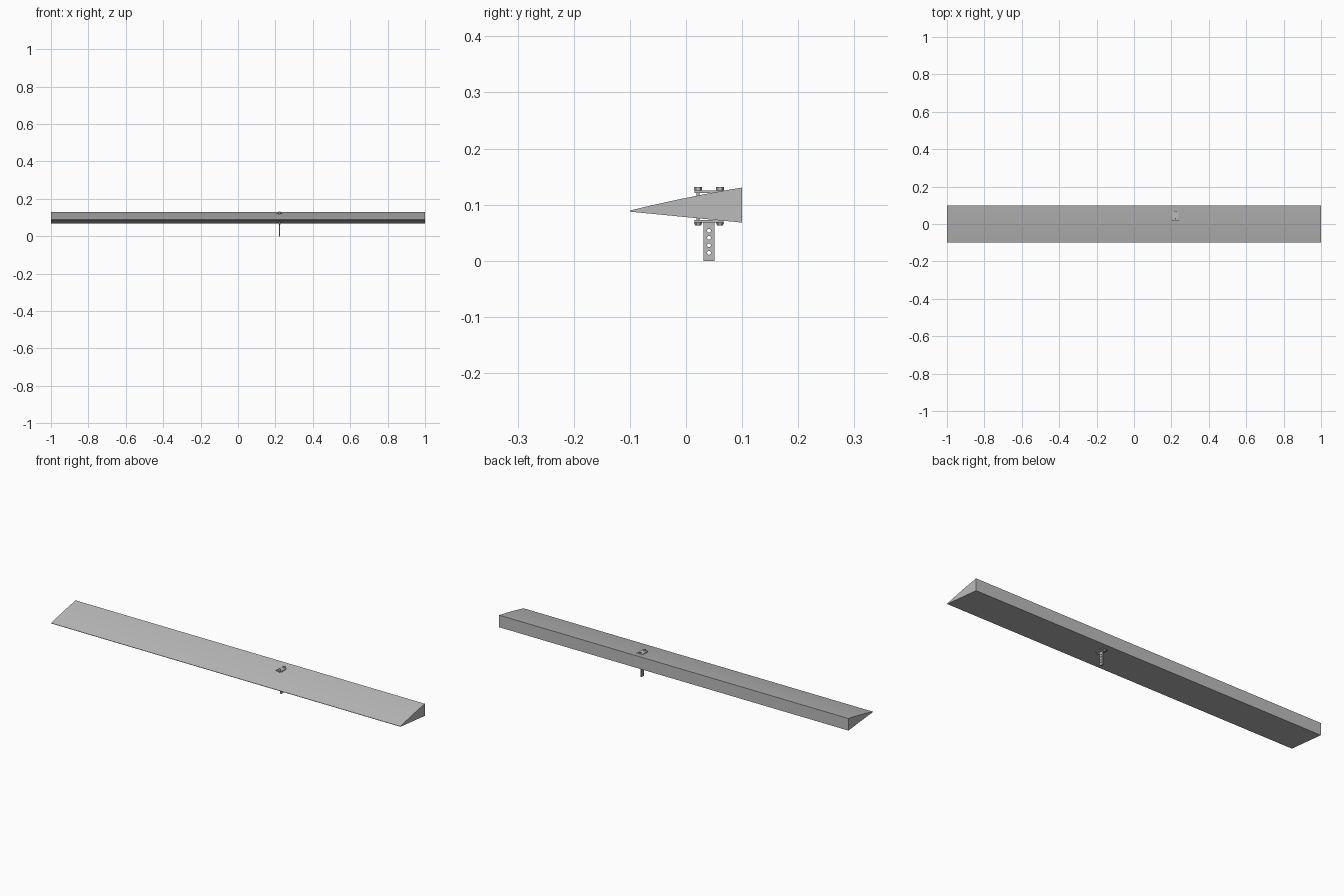
import bpy, bmesh, math
from mathutils import Matrix

cube = bpy.data.objects.get("Cube")
if cube:
    bpy.data.objects.remove(cube, do_unlink=True)

grey = bpy.data.materials.new("light grey")
grey.use_nodes = True
grey.diffuse_color = (0.5, 0.5, 0.5, 1)
grey.node_tree.nodes["Principled BSDF"].inputs["Base Color"].default_value = grey.diffuse_color

BX, BY = 0.222, 0.041          # bracket centre
BOLTS = (0.0215, 0.0605)       # bolt positions along y


def add(name, bm):
    bmesh.ops.recalc_face_normals(bm, faces=bm.faces)
    mesh = bpy.data.meshes.new(name)
    bm.to_mesh(mesh)
    bm.free()
    mesh.materials.append(grey)
    ob = bpy.data.objects.new(name, mesh)
    bpy.context.collection.objects.link(ob)
    return ob


def box(name, y, z0, z1, wx, wy):
    bm = bmesh.new()
    bmesh.ops.create_cube(bm, size=1, matrix=Matrix.Translation((BX, y, (z0 + z1) / 2))
                          @ Matrix.Diagonal((wx, wy, z1 - z0, 1)))
    return add(name, bm)


def cone(name, y, z0, z1, r0, r1, sides):
    bm = bmesh.new()
    bmesh.ops.create_cone(bm, cap_ends=True, segments=sides, radius1=r0, radius2=r1,
                          depth=z1 - z0, matrix=Matrix.Translation((BX, y, (z0 + z1) / 2)))
    return add(name, bm)


def smooth(ob):
    bpy.ops.object.select_all(action='DESELECT')
    ob.select_set(True)
    bpy.context.view_layer.objects.active = ob
    bpy.ops.object.shade_smooth_by_angle(angle=math.radians(30))


# Long wedge blade with a slightly bowed upper surface
bm = bmesh.new()
steps = 8
profile = [(0.1, 0.068), (-0.1, 0.0875)]
for i in range(steps + 1):
    t = i / steps
    profile.append((-0.1 + 0.2 * t, 0.0895 + 0.041 * t + 0.008 * t * (1 - t)))
end = bm.faces.new([bm.verts.new((-1, y, z)) for y, z in profile])
side = bmesh.ops.extrude_face_region(bm, geom=[end])
bmesh.ops.translate(bm, vec=(2, 0, 0),
                    verts=[v for v in side["geom"] if isinstance(v, bmesh.types.BMVert)])
smooth(add("wedge_blade", bm))

# Clamp plates above and below the blade
box("upper_plate", BY, 0.121, 0.125, 0.03, 0.051)
box("lower_plate", BY, 0.0685, 0.073, 0.03, 0.051)

# Bolts with hexagonal heads, washers and nuts
for n, y in zip(("front", "back"), BOLTS):
    smooth(cone(n + "_bolt_shank", y, 0.066, 0.129, 0.003, 0.003, 16))
    smooth(cone(n + "_washer", y, 0.125, 0.1262, 0.0065, 0.0065, 20))
    cone(n + "_bolt_head", y, 0.1262, 0.131, 0.0075, 0.0068, 6)
    cone(n + "_nut", y, 0.0625, 0.0685, 0.005, 0.0075, 6)

# Drilled mounting strut
strut = box("mounting_strut", BY, 0, 0.07, 0.006, 0.02)
bm = bmesh.new()
for z in (0.014, 0.0275, 0.041, 0.0535):
    bmesh.ops.create_cone(bm, cap_ends=True, segments=20, radius1=0.0035, radius2=0.0035,
                          depth=0.03, matrix=Matrix.Translation((BX, BY, z))
                          @ Matrix.Rotation(math.pi / 2, 4, 'Y'))
cutter = add("strut_hole_cutter", bm)
cutter.hide_render = True
cutter.hide_viewport = True
cut = strut.modifiers.new("holes", 'BOOLEAN')
cut.operation = 'DIFFERENCE'
cut.solver = 'EXACT'
cut.object = cutter
